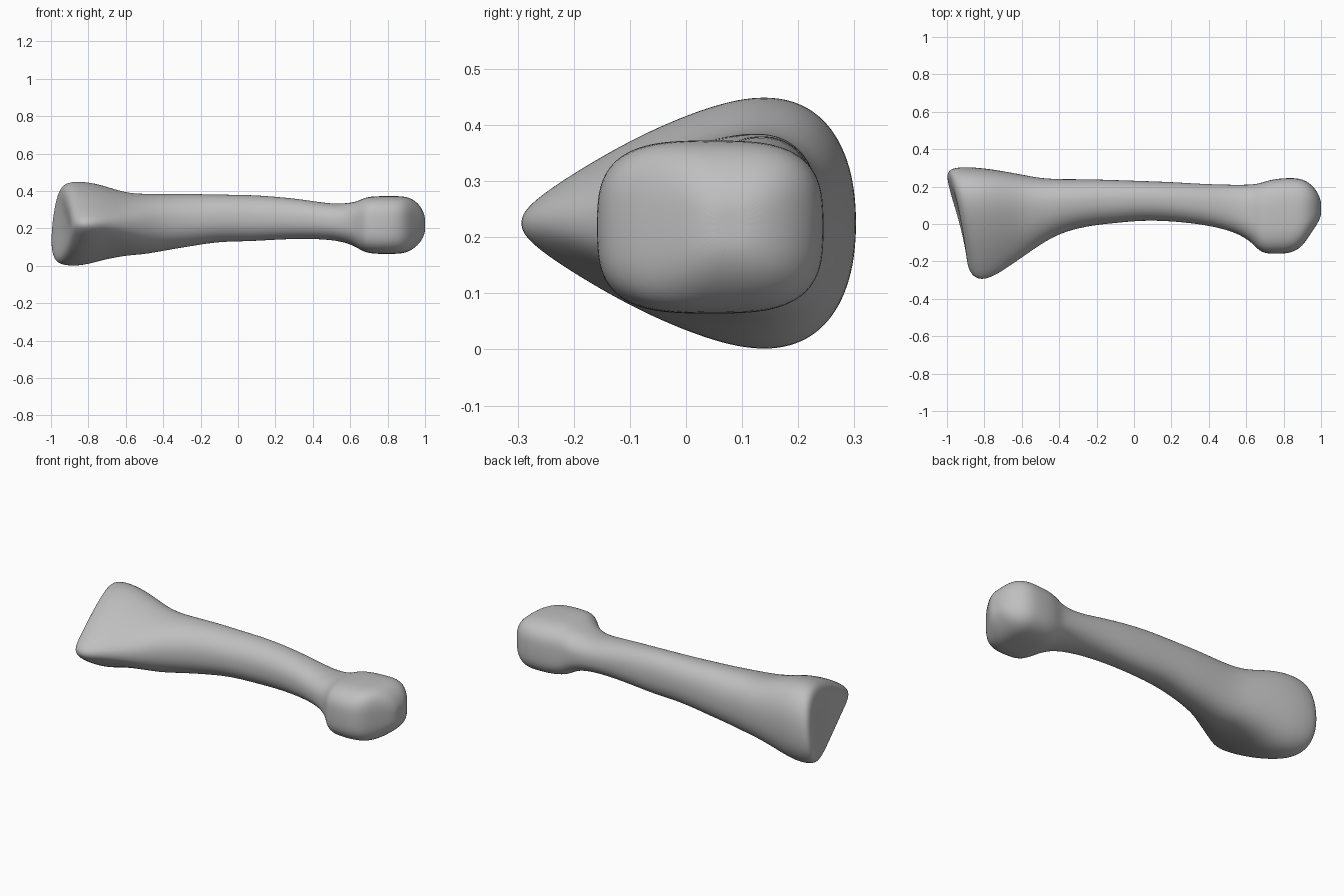
import bpy
import bmesh
from math import cos, sin, pi, copysign

default_cube = bpy.data.objects.get("Cube")
if default_cube:
    bpy.data.objects.remove(default_cube, do_unlink=True)

SEGMENTS = 36

# Stations along the bone: x, front y, back y, bottom z, top z
STATIONS = [
    (-0.885, -0.22, 0.25, 0.05, 0.39),
    (-0.87, -0.27, 0.29, 0.015, 0.435),
    (-0.83, -0.30, 0.305, 0.0, 0.45),
    (-0.77, -0.29, 0.305, 0.0, 0.45),
    (-0.70, -0.25, 0.29, 0.03, 0.43),
    (-0.60, -0.18, 0.265, 0.055, 0.39),
    (-0.50, -0.11, 0.245, 0.06, 0.385),
    (-0.40, -0.05, 0.24, 0.08, 0.385),
    (-0.25, -0.01, 0.24, 0.105, 0.385),
    (-0.10, 0.005, 0.235, 0.13, 0.38),
    (0.05, 0.02, 0.23, 0.13, 0.38),
    (0.20, 0.015, 0.225, 0.14, 0.37),
    (0.35, 0.0, 0.215, 0.145, 0.355),
    (0.50, -0.03, 0.21, 0.14, 0.33),
    (0.59, -0.07, 0.21, 0.12, 0.335),
    (0.64, -0.11, 0.212, 0.095, 0.345),
    (0.68, -0.155, 0.22, 0.07, 0.367),
    (0.74, -0.16, 0.24, 0.063, 0.373),
    (0.82, -0.16, 0.247, 0.063, 0.373),
    (0.89, -0.135, 0.245, 0.065, 0.373),
    (0.94, -0.06, 0.22, 0.09, 0.355),
    (0.98, 0.0, 0.175, 0.13, 0.315),
    (1.0, 0.04, 0.125, 0.175, 0.265),
]


def blend(x, start, end):
    """Smooth ramp from 0 at start to 1 at end."""
    f = min(1.0, max(0.0, (x - start) / (end - start)))
    return f * f * (3 - 2 * f)


def power(value, exponent):
    return copysign(abs(value) ** exponent, value)


def section(x, front, back, bottom, top):
    """Rounded outline, narrowing to the front at the wide end."""
    squareness = 2.2 + 0.9 * blend(x, 0.55, 0.7)
    taper = 0.15 * blend(x, 0.5, 0.0) + 0.6 * blend(x, -0.3, -0.8)
    outline = []
    for i in range(SEGMENTS):
        angle = 2 * pi * i / SEGMENTS
        u = power(cos(angle), 2 / squareness)
        v = power(sin(angle), 2 / squareness)
        outline.append((u, v * (1 - taper * (1 - u) / 2)))
    peak = max(v for u, v in outline)
    return [((front + back) / 2 + u * (back - front) / 2,
             (bottom + top) / 2 + v / peak * (top - bottom) / 2)
            for u, v in outline]


def lean(x, y, z):
    """Push the two rear knuckles of the wide end outwards."""
    rear = max(0.0, (y + 0.3) / 0.6) ** 1.5
    reach = 0.125 + 0.05 * (0.5 - z / 0.45)
    return x - blend(x, -0.6, -0.88) * rear * reach


def make_bone():
    bm = bmesh.new()
    rings = []

    def add_ring(x, points):
        rings.append([bm.verts.new((lean(x, y, z), y, z)) for y, z in points])

    # Dished cap of the wide end
    end = section(*STATIONS[0])
    middle_y = sum(p[0] for p in end) / SEGMENTS
    middle_z = sum(p[1] for p in end) / SEGMENTS
    for size in (0.3, 0.7):
        add_ring(-0.87 - 0.018 * size,
                 [(middle_y + size * (y - middle_y),
                   middle_z + size * (z - middle_z)) for y, z in end])

    # Shaft and rounded head
    for station in STATIONS:
        add_ring(station[0], section(*station))

    for a, b in zip(rings, rings[1:]):
        for i in range(SEGMENTS):
            j = (i + 1) % SEGMENTS
            bm.faces.new((a[i], a[j], b[j], b[i]))

    # Close both ends with fans
    for ring in (rings[0], rings[-1]):
        centre = ring[0].co.copy()
        for vert in ring[1:]:
            centre += vert.co
        hub = bm.verts.new(centre / SEGMENTS)
        for i in range(SEGMENTS):
            bm.faces.new((ring[i], ring[(i + 1) % SEGMENTS], hub))

    bmesh.ops.recalc_face_normals(bm, faces=bm.faces)
    for face in bm.faces:
        face.smooth = True
    mesh = bpy.data.meshes.new("bone")
    bm.to_mesh(mesh)
    bm.free()
    bone = bpy.data.objects.new("bone", mesh)
    bpy.context.collection.objects.link(bone)
    return bone


# Plain grey bone
grey = bpy.data.materials.new("bone_grey")
grey.use_nodes = True
colour = (0.52, 0.52, 0.52, 1)
grey.diffuse_color = colour
grey.node_tree.nodes["Principled BSDF"].inputs["Base Color"].default_value = colour

bone = make_bone()
bone.data.materials.append(grey)
smoothing = bone.modifiers.new("smooth_surface", "SUBSURF")
smoothing.levels = smoothing.render_levels = 2
